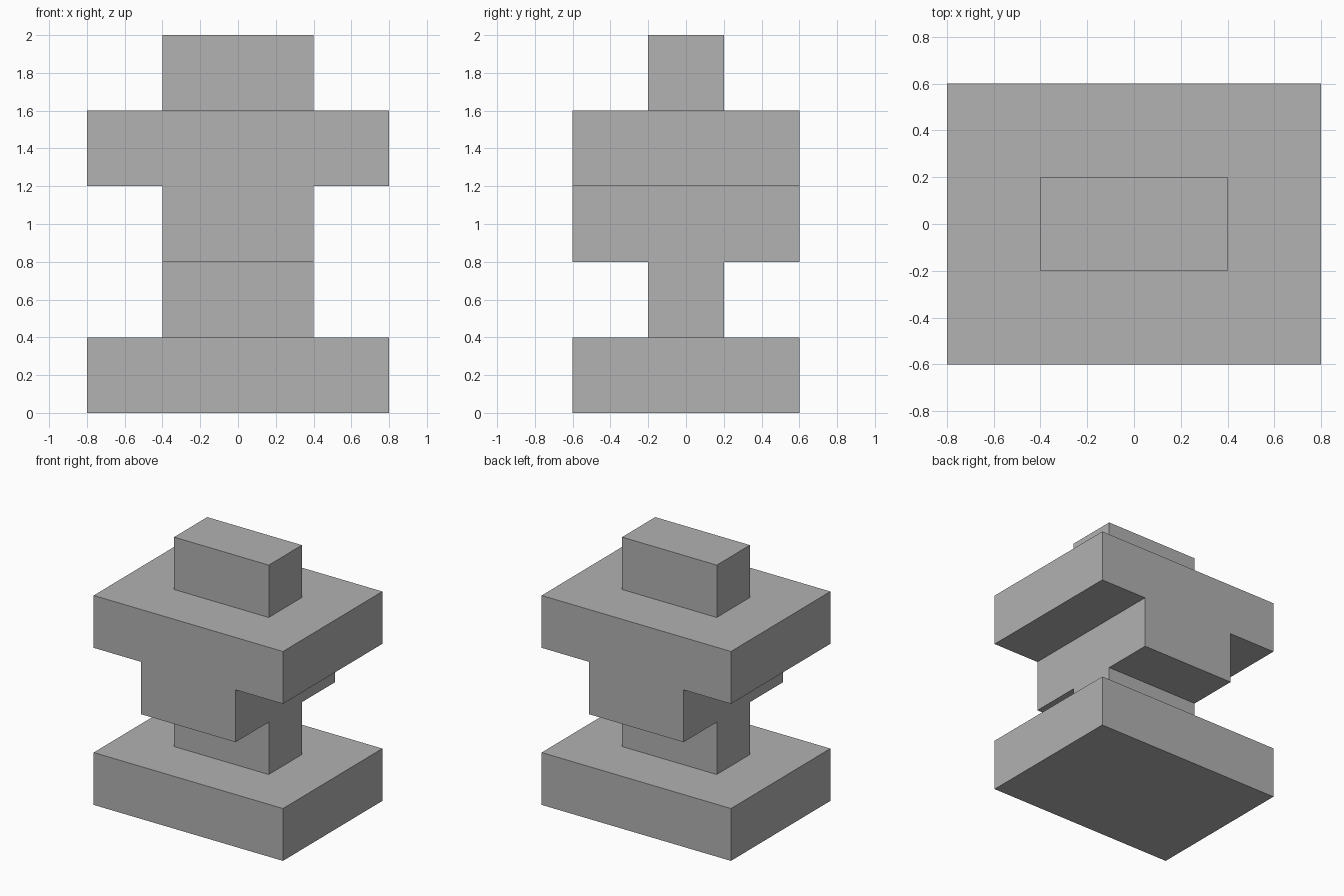
import bpy
import bmesh

cube = bpy.data.objects.get("Cube")
if cube:
    bpy.data.objects.remove(cube, do_unlink=True)

grey = bpy.data.materials.new("plain grey")
grey.use_nodes = True
colour = (0.445, 0.445, 0.445, 1)
grey.diffuse_color = colour
bsdf = next(n for n in grey.node_tree.nodes if n.type == 'BSDF_PRINCIPLED')
bsdf.inputs["Base Color"].default_value = colour

UNIT = 0.4  # every part is a whole number of units


def prism(name, profile, depth):
    """Extrude an (x, z) profile along y, centred on y = 0."""
    bm = bmesh.new()
    face = bm.faces.new([bm.verts.new((x * UNIT, -depth / 2 * UNIT, z * UNIT))
                         for x, z in profile])
    new = bmesh.ops.extrude_face_region(bm, geom=[face])["geom"]
    verts = [v for v in new if isinstance(v, bmesh.types.BMVert)]
    bmesh.ops.translate(bm, verts=verts, vec=(0, depth * UNIT, 0))
    bmesh.ops.recalc_face_normals(bm, faces=bm.faces)
    mesh = bpy.data.meshes.new(name)
    bm.to_mesh(mesh)
    bm.free()
    mesh.materials.append(grey)
    obj = bpy.data.objects.new(name, mesh)
    bpy.context.collection.objects.link(obj)
    return obj


def block(name, width, depth, bottom):
    w = width / 2
    return prism(name, [(-w, bottom), (w, bottom),
                        (w, bottom + 1), (-w, bottom + 1)], depth)


# Base slab, narrow neck and top block
block("base", 4, 3, 0)
block("neck", 2, 1, 1)
block("top_block", 2, 1, 4)

# T-shaped body: a wide slab over a narrower one
half = [(1, 2), (1, 3), (2, 3), (2, 4)]
prism("body", half + [(-x, z) for x, z in reversed(half)], 3)
